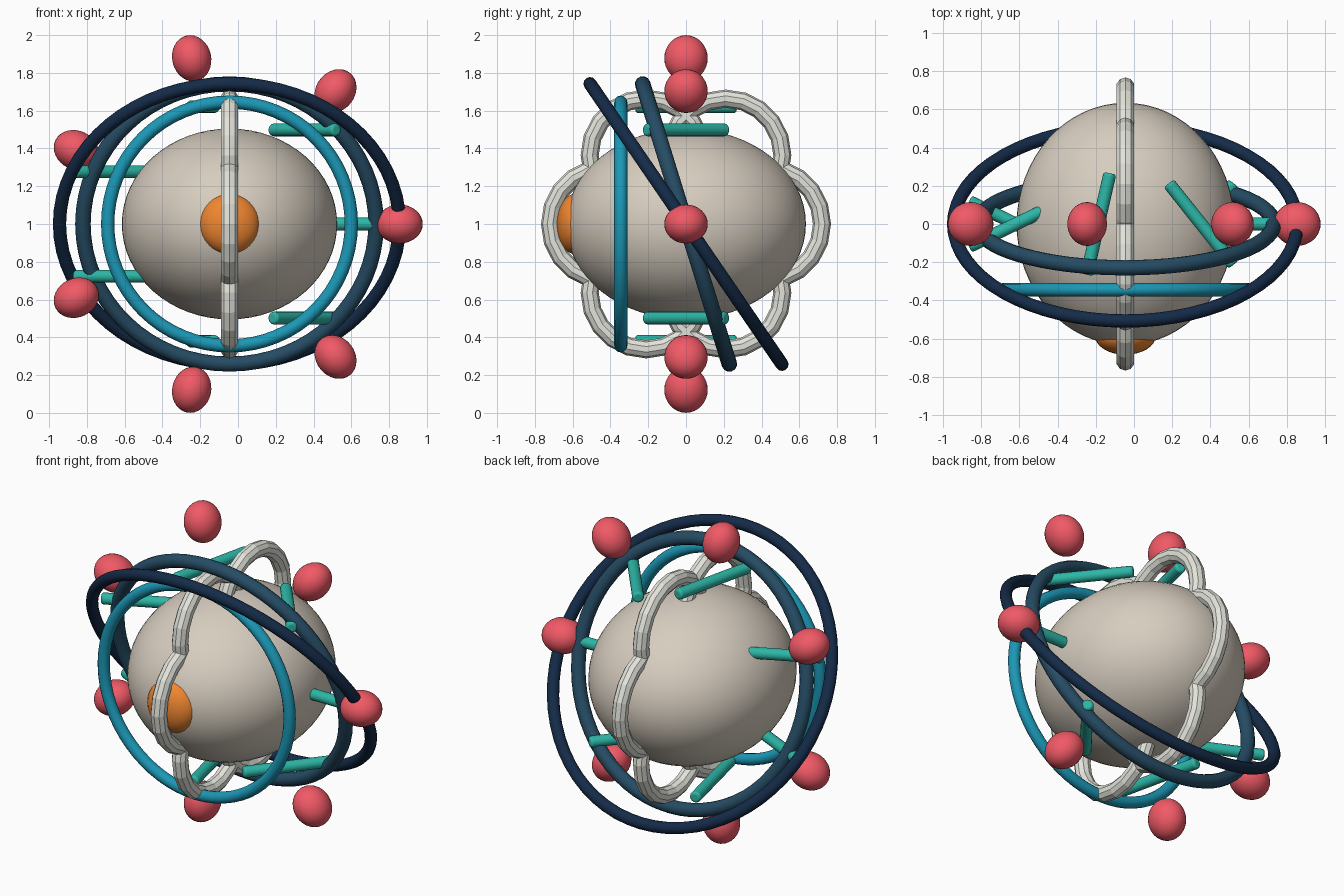
import bpy
from math import pi, sin, cos
from mathutils import Matrix, Vector

if "Cube" in bpy.data.objects:
    bpy.data.objects.remove(bpy.data.objects["Cube"])

CX, CZ = -0.045, 1.0  # centre of the body


def material(name, hex_code):
    rgb = [(int(hex_code[i:i + 2], 16) / 255) ** 2.2 for i in (0, 2, 4)]
    m = bpy.data.materials.new(name)
    m.diffuse_color = (*rgb, 1)
    m.use_nodes = True
    m.node_tree.nodes["Principled BSDF"].inputs["Base Color"].default_value = m.diffuse_color
    return m


def finish(name, mat, smooth=True):
    ob = bpy.context.object
    ob.name = name
    ob.data.materials.append(mat)
    if smooth:
        bpy.ops.object.shade_smooth_by_angle(angle=pi / 5)
    return ob


def ellipsoid(name, loc, radii, mat, tilt=0, segs=32):
    bpy.ops.mesh.primitive_uv_sphere_add(segments=segs, ring_count=segs // 2,
                                         location=loc, rotation=(0, tilt, 0))
    bpy.context.object.scale = radii
    return finish(name, mat)


def ring(name, loc, rot, major, minor, mat, segs=64, sides=12, smooth=True):
    bpy.ops.mesh.primitive_torus_add(location=loc, rotation=rot, major_radius=major,
                                     minor_radius=minor, major_segments=segs,
                                     minor_segments=sides)
    return finish(name, mat, smooth)


beige = material("beige", "D6CCBE")
orange = material("orange", "F08534")
blue = material("blue", "2196B4")
slate = material("slate", "2A4D64")
navy = material("navy", "1B2F4A")
red = material("red", "F05A66")
teal = material("teal", "30B5A5")
white = material("off_white", "E2E3DA")

# Core body and front eye
ellipsoid("core", (CX, 0, CZ), (0.57, 0.635, 0.505), beige, segs=64)
ellipsoid("front_eye", (CX, -0.585, CZ), (0.16, 0.1, 0.16), orange)

# Three orbit rings, increasingly tilted towards the front
ring("inner_orbit", (CX, -0.345, CZ), (pi / 2, 0, 0), 0.645, 0.035, blue)
ring("middle_orbit", (CX, 0, CZ), (pi / 2 + 0.3, 0, 0), 0.776, 0.041, slate)
ring("outer_orbit", (CX, 0, CZ), (pi / 2 + 0.6, 0, 0), 0.9, 0.035, navy)

# Rosette of six overlapping links around the side plane
for i in range(6):
    a = i * pi / 3
    ring(f"rosette_link_{i + 1}", (CX, 0.42 * cos(a), CZ + 0.42 * sin(a)),
         (0, pi / 2, 0), 0.3, 0.048, white, segs=20, sides=10, smooth=False)

# Seven outer beads, each with a rod between it and the core
for i in range(7):
    a = i * 2 * pi / 7
    out = Vector((cos(a), 0, sin(a)))
    centre = Vector((CX, 0, CZ))
    ellipsoid(f"bead_{i + 1}", centre + out * 0.9, (0.123, 0.115, 0.103), red, tilt=-a)
    bpy.ops.mesh.primitive_cylinder_add(vertices=16, radius=0.034, depth=0.545,
                                        location=centre + out * 0.637,
                                        rotation=(0, pi / 2, -a))
    rod = bpy.context.object
    bevel = rod.modifiers.new("rounded_ends", 'BEVEL')
    bevel.width = 0.014
    bevel.segments = 3
    finish(f"rod_{i + 1}", teal)
